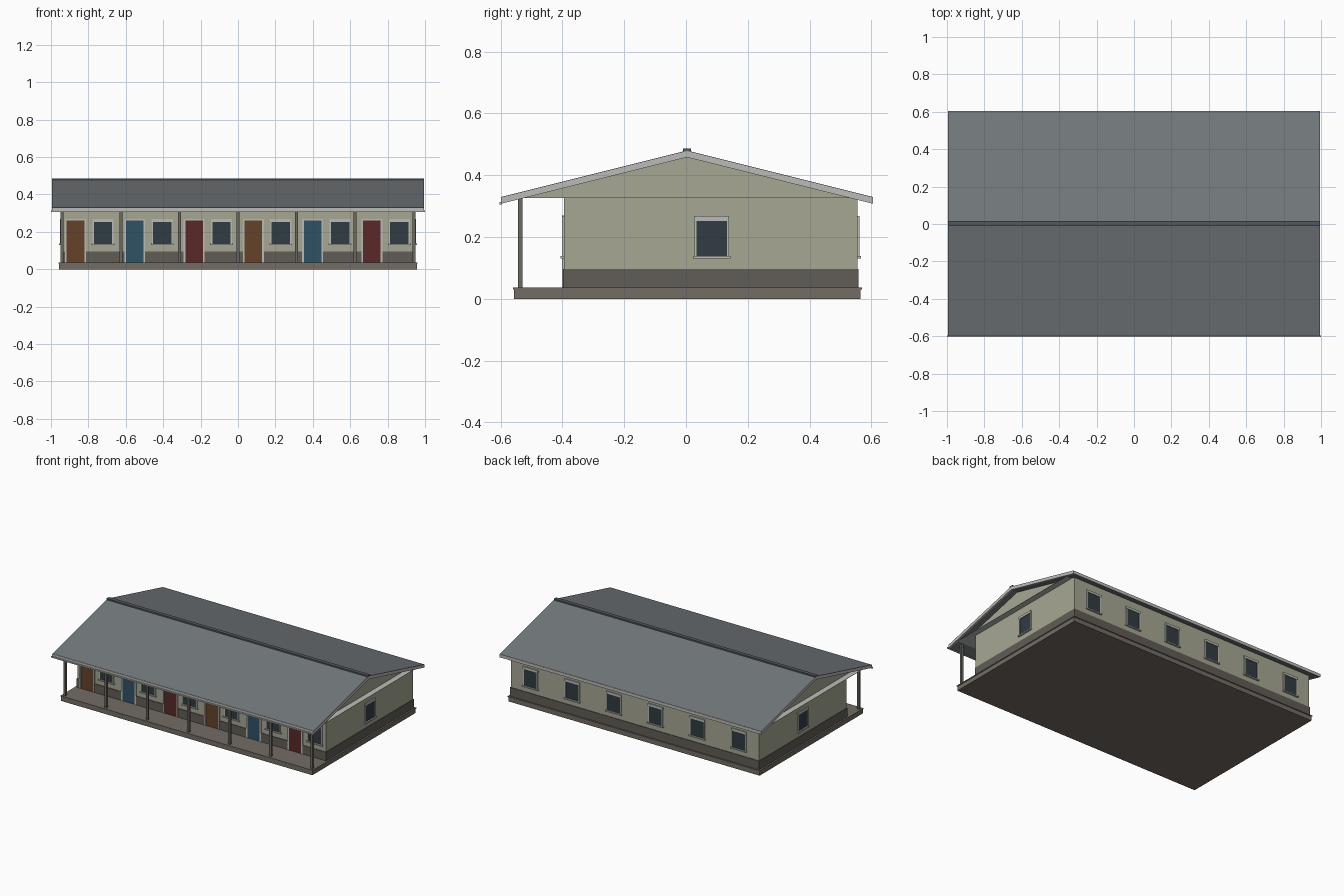
import bpy

if "Cube" in bpy.data.objects:
    bpy.data.objects.remove(bpy.data.objects["Cube"])

# Palette
def mat(name, r, g, b):
    m = bpy.data.materials.new(name)
    m.diffuse_color = (r, g, b, 1)
    m.use_nodes = True
    m.node_tree.nodes["Principled BSDF"].inputs["Base Color"].default_value = m.diffuse_color
    return m

WALL = mat("wall_paint", .38, .39, .29)
DADO = mat("dado_paint", .12, .11, .095)
SLAB = mat("concrete", .17, .15, .125)
ROOF = mat("roof_sheet", .17, .19, .20)
CAP = mat("ridge_metal", .09, .10, .11)
TRIM = mat("trim", .50, .50, .48)
GLASS = mat("glass", .03, .045, .055)
POST = mat("post_paint", .15, .14, .12)
DOORS = [mat("door_brown", .13, .055, .022), mat("door_blue", .03, .085, .13),
         mat("door_red", .10, .022, .022)]

def mesh(name, verts, faces, m):
    me = bpy.data.meshes.new(name)
    me.from_pydata(verts, [], faces)
    me.materials.append(m)
    ob = bpy.data.objects.new(name, me)
    bpy.context.collection.objects.link(ob)
    return ob

def prism(name, prof, x0, x1, m):
    """Extrude a counter-clockwise (y, z) profile along x."""
    n = len(prof)
    v = [(x0, y, z) for y, z in prof] + [(x1, y, z) for y, z in prof]
    f = [tuple(range(n))[::-1], tuple(range(n, 2 * n))]
    f += [(i, (i + 1) % n, (i + 1) % n + n, i + n) for i in range(n)]
    return mesh(name, v, f, m)

def box(name, x0, x1, y0, y1, z0, z1, m):
    return prism(name, [(y0, z0), (y1, z0), (y1, z1), (y0, z1)], x0, x1, m)

def wall_box(name, side, c, w, d0, d1, z0, z1, m):
    """Box on a wall: c along the wall, w width, d0..d1 depth out from its face."""
    a, b = c - w / 2, c + w / 2
    if side == "front":
        box(name, a, b, Y0 - d1, Y0 - d0, z0, z1, m)
    elif side == "back":
        box(name, a, b, Y1 + d0, Y1 + d1, z0, z1, m)
    elif side == "right":
        box(name, X + d0, X + d1, a, b, z0, z1, m)
    else:
        box(name, -X - d1, -X - d0, a, b, z0, z1, m)

X, Y0, Y1 = .945, -.395, .555      # wall faces
F = .036                           # floor level
RY, RZ, K, T = .003, .48, .25, .022  # ridge position, pitch, roof thickness
CEIL = .327

def under(y):
    return RZ - T - K * abs(y - RY)

# Floor slab with a thin lip
box("floor_slab", -.956, .956, -.557, .565, 0, .03, SLAB)
box("slab_lip", -.96, .96, -.56, .569, .03, F, SLAB)

# Walls, rising to the gable line
prism("walls", [(Y0, F), (Y1, F), (Y1, under(Y1)), (RY, under(RY)), (Y0, under(Y0))],
      -X, X, WALL)

# Gable infill over the porch ends, and the ceiling sheet
yc = RY - (RZ - T - CEIL) / K
for s in (-1, 1):
    xa, xb = sorted((s * X, s * (X - .015)))
    prism("porch_gable_infill", [(yc, CEIL), (Y0, CEIL), (Y0, under(Y0))], xa, xb, WALL)
box("ceiling_sheet", -.985, .985, yc, 2 * RY - yc, CEIL - .001, CEIL + .001, TRIM)

# Roof slopes, bargeboards and fascias
for s in (-1, 1):
    e = RY + s * .599
    ze = RZ - K * .599
    prof = [(RY, RZ - T), (e, ze - T), (e, ze), (RY, RZ)]
    if s < 0:
        prof.reverse()
    prism("roof_slope", prof, -.985, .985, ROOF)
    low = [(y, z - (.002 if z in (RZ, ze) else 0)) for y, z in prof]
    for t in (-1, 1):
        xa, xb = sorted((t * .985, t * .995))
        prism("bargeboard", low, xa, xb, TRIM)
    thin = [(RY, RZ - .002), (e, ze - .002), (e, ze), (RY, RZ)]
    if s < 0:
        thin.reverse()
    for t in (-1, 1):
        xa, xb = sorted((t * .985, t * .995))
        prism("roof_edge", thin, xa, xb, ROOF)
    ya, yb = sorted((e, e + s * .003))
    box("fascia", -.995, .995, ya, yb, ze - T, ze - .001, TRIM)
box("front_gutter", -1, 1, -.604, -.595, .305, .314, TRIM)
box("ridge_cap", -.995, .995, RY - .013, RY + .013, .474, .486, CAP)

# Porch posts
for i in range(7):
    x = (i - 3) * .3133
    box("porch_post", x - .008, x + .008, -.544, -.529, F, under(-.536) + .002, POST)

# Dado band around the walls, broken at the doors
P = .317
door_x = [-.869 + P * i for i in range(6)]
DZ = .096
wall_box("back_dado", "back", 0, 2 * X + .008, 0, .004, F, DZ, DADO)
for side in ("left", "right"):
    wall_box(side + "_dado", side, (Y0 + Y1) / 2, Y1 - Y0 + .004, 0, .004, F, DZ, DADO)
edges = [-X - .004] + [e for d in door_x for e in (d - .056, d + .056)] + [X + .004]
for a, b in zip(edges[::2], edges[1::2]):
    wall_box("front_dado", "front", (a + b) / 2, b - a, 0, .004, F, DZ, DADO)

# Doors with frames
for i, d in enumerate(door_x):
    wall_box("door", "front", d, .094, 0, .004, F, .261, DOORS[i % 3])
    for s in (-1, 1):
        wall_box("door_jamb", "front", d + s * .0515, .009, 0, .007, F, .261, TRIM)
    wall_box("door_head", "front", d, .112, 0, .007, .261, .27, TRIM)

# Windows: glass, jambs, lintel and sill
def window(side, c):
    wall_box("window_glass", side, c, .10, 0, .003, .138, .252, GLASS)
    for s in (-1, 1):
        wall_box("window_jamb", side, c + s * .0525, .007, 0, .006, .138, .252, TRIM)
    wall_box("window_lintel", side, c, .114, 0, .007, .252, .268, TRIM)
    wall_box("window_sill", side, c, .122, 0, .012, .13, .138, TRIM)

for i in range(6):
    window("front", -.722 + P * i)
    window("back", (i - 2.5) * P)
window("left", .083)
window("right", .083)
